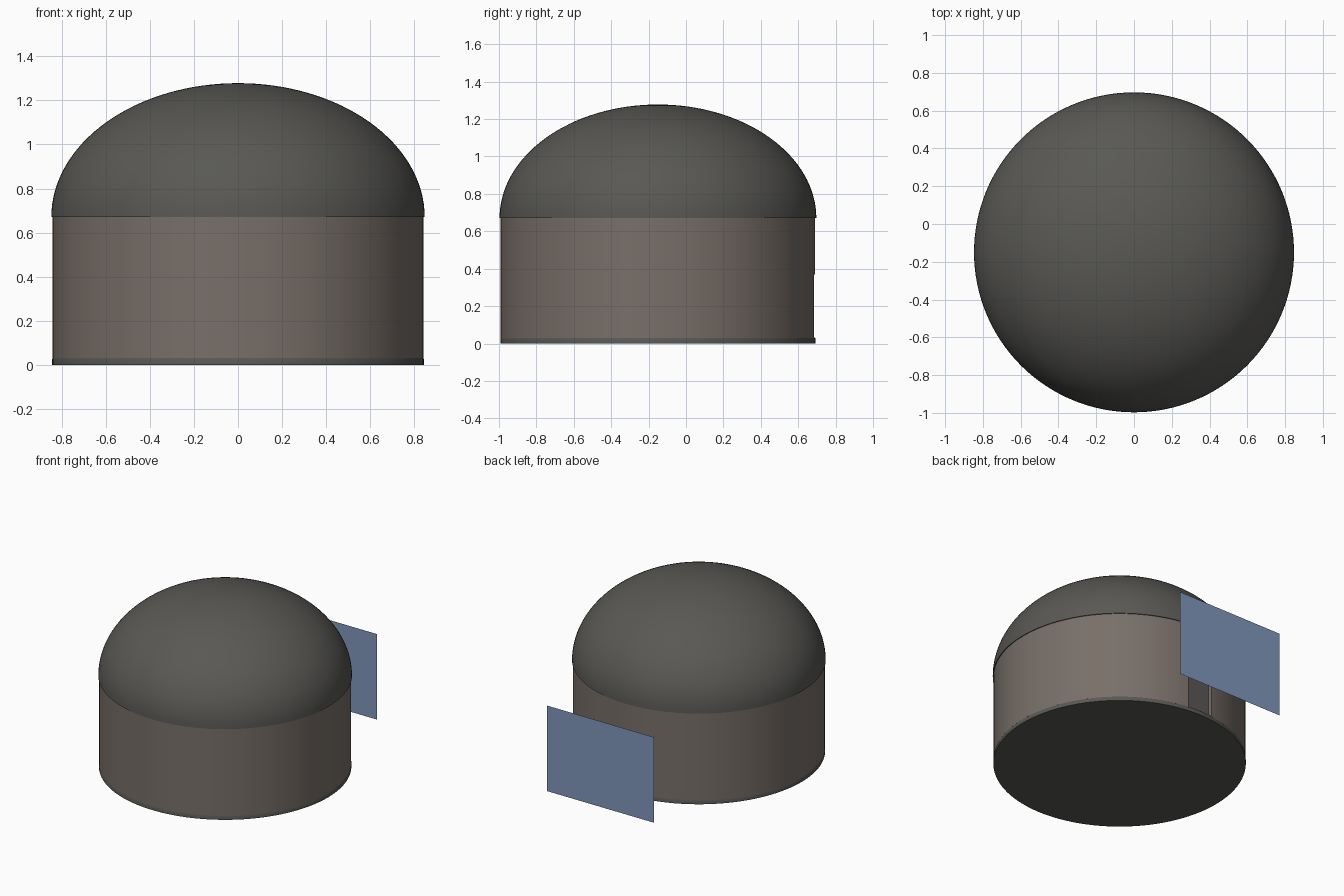
import bpy, bmesh, math

if "Cube" in bpy.data.objects:
    bpy.data.objects.remove(bpy.data.objects["Cube"])

CY = -0.15      # centre of the round building
SEG = 128


def material(name, rgb):
    m = bpy.data.materials.new(name)
    m.diffuse_color = (*rgb, 1)
    m.use_nodes = True
    m.node_tree.nodes["Principled BSDF"].inputs["Base Color"].default_value = m.diffuse_color
    return m


def smooth(ob, angle=35):
    bpy.ops.object.select_all(action='DESELECT')
    ob.select_set(True)
    bpy.context.view_layer.objects.active = ob
    bpy.ops.object.shade_smooth_by_angle(angle=math.radians(angle))


def lathe(name, profile, mat):
    """Spin an (r, z) profile around the building's axis."""
    me = bpy.data.meshes.new(name)
    bm = bmesh.new()
    vs = [bm.verts.new((r, 0, z)) for r, z in profile]
    es = [bm.edges.new(p) for p in zip(vs, vs[1:])]
    bmesh.ops.spin(bm, geom=vs + es, cent=(0, 0, 0), axis=(0, 0, 1),
                   angle=math.tau, steps=SEG)
    bmesh.ops.remove_doubles(bm, verts=bm.verts, dist=1e-5)
    bmesh.ops.recalc_face_normals(bm, faces=bm.faces)
    bm.to_mesh(me)
    bm.free()
    ob = bpy.data.objects.new(name, me)
    ob.location.y = CY
    me.materials.append(mat)
    bpy.context.collection.objects.link(ob)
    smooth(ob)
    return ob


dark = material("dark_grey", (0.10, 0.098, 0.09))
stone = material("warm_stone", (0.19, 0.16, 0.14))
blue = material("blue", (0.22, 0.31, 0.50))

# Base slab with a small rounded top edge
lathe("base", [(0, 0), (0.843, 0), (0.843, 0.025), (0.84, 0.032), (0, 0.032)], dark)

# Drum wall
wall = lathe("drum_wall", [(0, 0.03), (0.841, 0.03), (0.841, 0.68), (0, 0.68)], stone)

# Elliptical dome with flat underside
arc = [(0.847 * math.cos(t), 0.67 + 0.608 * math.sin(t))
       for t in (math.pi / 2 * i / 32 for i in range(32))]
lathe("dome_roof", [(0, 0.67)] + arc + [(0, 1.278)], dark)

# Doorway recess cut in the back of the drum
bpy.ops.mesh.primitive_cube_add(size=1, location=(0, 0.75, 0.20))
cutter = bpy.context.object
cutter.name = "doorway_cutter"
cutter.scale = (0.2, 0.2, 0.34)
cutter.hide_render = True
cutter.hide_viewport = True
cut = wall.modifiers.new("doorway", 'BOOLEAN')
cut.operation = 'DIFFERENCE'
cut.object = cutter

# Dark door leaf inside the recess
bpy.ops.mesh.primitive_cube_add(size=1, location=(0, 0.645, 0.20))
door = bpy.context.object
door.name = "door"
door.scale = (0.2, 0.02, 0.34)
door.data.materials.append(dark)

# Free-standing flat panel behind the building
bpy.ops.mesh.primitive_plane_add(size=1, location=(0, 0.995, 0.34),
                                 rotation=(-math.pi / 2, 0, 0))
panel = bpy.context.object
panel.name = "back_panel"
panel.scale = (0.87, 0.63, 1)
panel.data.materials.append(blue)
